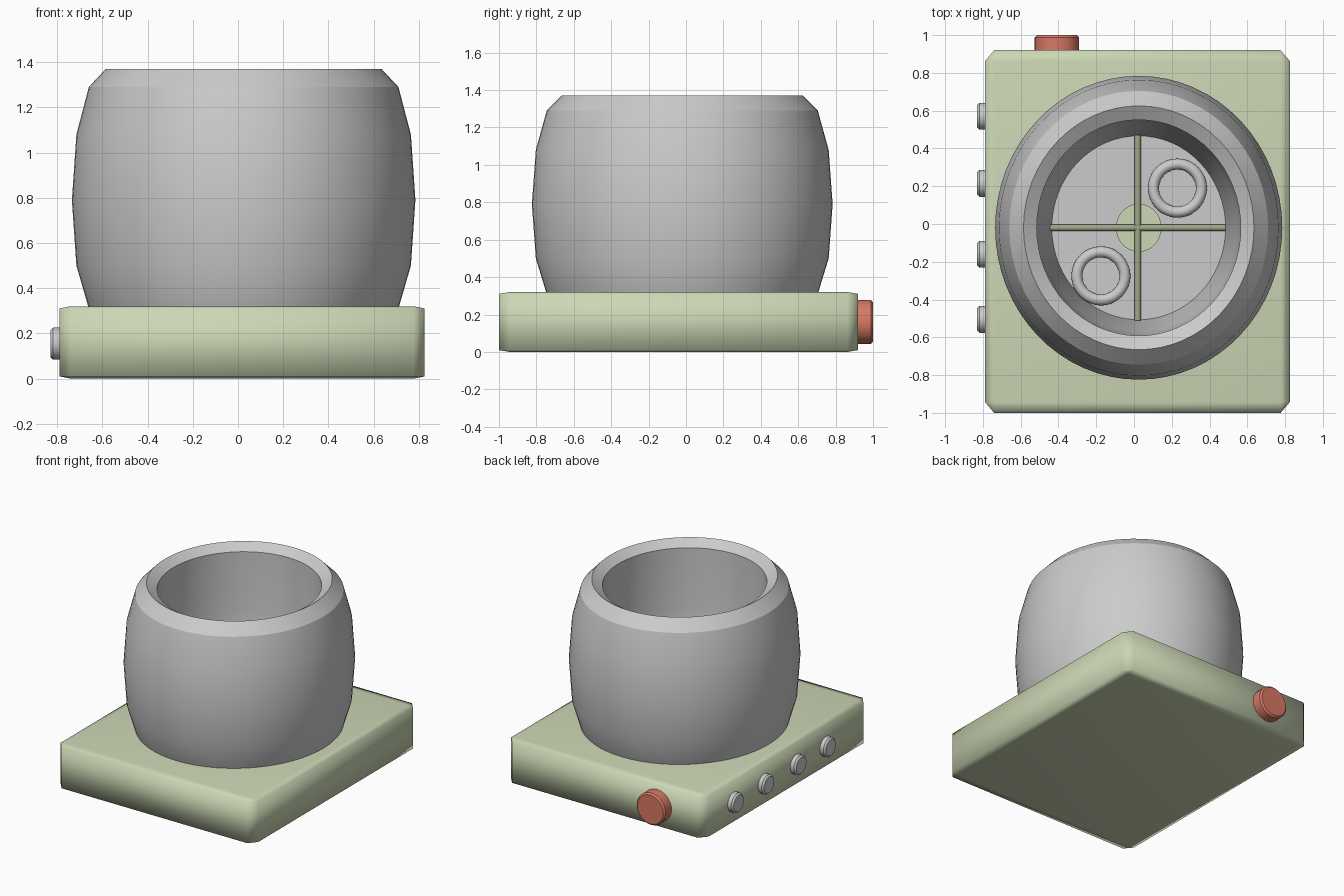
import bpy, bmesh, math
from mathutils import Matrix, Vector

if "Cube" in bpy.data.objects:
    bpy.data.objects.remove(bpy.data.objects["Cube"])

CX, CY = 0.025, -0.02      # barrel axis
STRETCH = 1.058            # barrel is slightly longer in y


def material(name, rgb):
    m = bpy.data.materials.new(name)
    m.diffuse_color = (*rgb, 1)
    m.use_nodes = True
    m.node_tree.nodes["Principled BSDF"].inputs["Base Color"].default_value = m.diffuse_color
    return m


GREEN = material("sage_green", (0.60, 0.68, 0.46))
OLIVE = material("olive", (0.34, 0.38, 0.25))
RED = material("coral_red", (0.68, 0.19, 0.13))


def finish(name, bm, mat=None, angle=30):
    bmesh.ops.recalc_face_normals(bm, faces=bm.faces)
    me = bpy.data.meshes.new(name)
    bm.to_mesh(me)
    bm.free()
    ob = bpy.data.objects.new(name, me)
    bpy.context.collection.objects.link(ob)
    if mat:
        me.materials.append(mat)
    bpy.ops.object.select_all(action='DESELECT')
    ob.select_set(True)
    bpy.context.view_layer.objects.active = ob
    bpy.ops.object.shade_smooth_by_angle(angle=math.radians(angle))
    return ob


def lathe(name, profile, place, mat=None, closed=False, steps=64, angle=30):
    """Spin an (r, z) profile about z, then place it with a matrix."""
    bm = bmesh.new()
    vs = [bm.verts.new((r, 0, z)) for r, z in profile]
    pairs = list(zip(vs, vs[1:])) + ([(vs[-1], vs[0])] if closed else [])
    geom = vs + [bm.edges.new(p) for p in pairs]
    bmesh.ops.spin(bm, geom=geom, cent=(0, 0, 0), axis=(0, 0, 1),
                   angle=2 * math.pi, steps=steps, use_duplicate=False)
    bmesh.ops.remove_doubles(bm, verts=bm.verts, dist=1e-5)
    bm.transform(place)
    return finish(name, bm, mat, angle)


def button(name, loc, axis, r, depth, mat=None):
    b = 0.012
    rot = Vector((0, 0, 1)).rotation_difference(Vector(axis)).to_matrix().to_4x4()
    lathe(name, [(0, -0.05), (r, -0.05), (r, depth - b), (r - b, depth), (0, depth)],
          Matrix.Translation(loc) @ rot, mat, steps=32)


# Flat body: a bevelled cube squashed to size
bm = bmesh.new()
bmesh.ops.create_cube(bm, size=2)
bmesh.ops.bevel(bm, geom=bm.edges[:], offset=0.06, segments=1, affect='EDGES')
bm.transform(Matrix.Translation((0.018, -0.04, 0.16)) @ Matrix.Diagonal((0.807, 0.96, 0.16, 1)))
finish("body", bm, GREEN, 80)

# Bulging barrel with chamfered rim and hollow inside
barrel_place = Matrix.Translation((CX, CY, 0)) @ Matrix.Diagonal((1, STRETCH, 1, 1))
lathe("barrel",
      [(0.46, 0.25), (0.66, 0.25), (0.685, 0.31), (0.74, 0.50), (0.76, 0.79), (0.74, 1.08),
       (0.685, 1.29), (0.61, 1.37), (0.54, 1.325), (0.54, 0.90), (0.52, 0.65), (0.46, 0.40)],
      barrel_place, closed=True, angle=24)

# Barrel floor and centre hub
lathe("barrel_floor", [(0, 0.30), (0.47, 0.30), (0.47, 0.40), (0, 0.40)], barrel_place)
lathe("hub", [(0, 0.39), (0.12, 0.39), (0.12, 0.41), (0, 0.41)], barrel_place, GREEN)

# Crossed bars over the floor
for name, axis, length in (("bar_x", 'Y', 0.93), ("bar_y", 'X', 0.98)):
    bm = bmesh.new()
    bmesh.ops.create_cone(bm, cap_ends=True, segments=16, radius1=0.018, radius2=0.018, depth=length)
    bm.transform(Matrix.Translation((CX - 0.005, CY, 0.42)) @ Matrix.Rotation(math.pi / 2, 4, axis))
    finish(name, bm, OLIVE)

# Two loose rings on the floor
for i, (x, y) in enumerate([(0.23, 0.19), (-0.175, -0.275)]):
    circle = [(0.127 + 0.029 * math.cos(a * math.pi / 6), 0.029 * math.sin(a * math.pi / 6))
              for a in range(12)]
    lathe(f"ring_{i + 1}", circle, Matrix.Translation((x, y, 0.43)), closed=True, steps=48, angle=60)

# Four side buttons and the large red button
for i, y in enumerate([0.57, 0.215, -0.16, -0.505]):
    button(f"side_button_{i + 1}", (-0.789, y, 0.155), (-1, 0, 0), 0.071, 0.041)
button("red_button", (-0.408, 0.92, 0.16), (0, 1, 0), 0.118, 0.08, RED)
